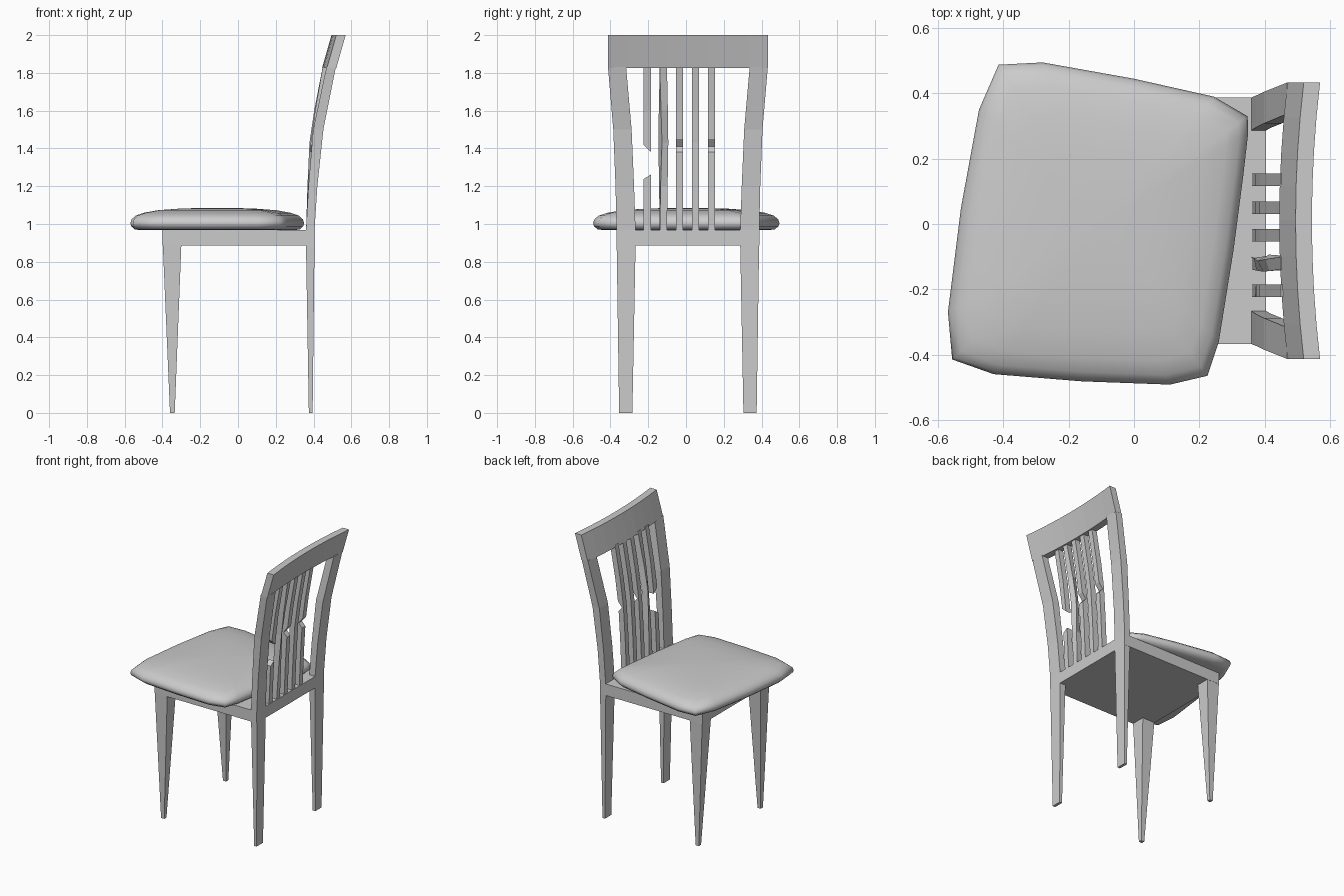
import bpy, bmesh, math

if "Cube" in bpy.data.objects:
    bpy.data.objects.remove(bpy.data.objects["Cube"])

CY = 0.01  # chair frame sits slightly off the cushion centre


def finish(name, bm, smooth=False):
    bmesh.ops.recalc_face_normals(bm, faces=bm.faces)
    me = bpy.data.meshes.new(name)
    bm.to_mesh(me)
    bm.free()
    ob = bpy.data.objects.new(name, me)
    bpy.context.collection.objects.link(ob)
    if smooth:
        for p in me.polygons:
            p.use_smooth = True
    return ob


def loft(name, rings, smooth=False):
    """Skin a list of equal-length closed rings and cap both ends."""
    bm = bmesh.new()
    vs = [[bm.verts.new(p) for p in r] for r in rings]
    n = len(rings[0])
    for a, b in zip(vs, vs[1:]):
        for i in range(n):
            j = (i + 1) % n
            bm.faces.new((a[i], a[j], b[j], b[i]))
    bm.faces.new(vs[0])
    bm.faces.new(vs[-1])
    return finish(name, bm, smooth)


def rect(x0, x1, y0, y1, z):
    return [(x0, y0, z), (x1, y0, z), (x1, y1, z), (x0, y1, z)]


# Seat frame slab
loft("seat_frame", [rect(-0.40, 0.405, CY - 0.378, CY + 0.378, z) for z in (0.885, 0.967)])

# Legs and back posts, mirrored across the chair centre
post = [(0, .375, .395, .294, .364), (.885, .36, .405, .277, .377), (.967, .36, .405, .277, .378),
        (1.2, .373, .42, .285, .383), (1.5, .398, .452, .298, .395), (1.83, .468, .518, .327, .423)]
for s, side in ((-1, "right"), (1, "left")):
    loft(f"front_leg_{side}", [
        rect(-0.36, -0.335, CY + s * 0.335, CY + s * 0.36, 0),
        rect(-0.398, -0.30, CY + s * 0.278, CY + s * 0.377, 0.89)])
    loft(f"back_post_{side}", [rect(a, b, CY + s * i, CY + s * o, z) for z, a, b, i, o in post])

# Curved top rail
rail = []
for k in range(9):
    y = -0.423 + 0.846 * k / 8
    d = -0.025 * (1 - (y / 0.423) ** 2)
    rail.append([(x + d, y + CY, z) for x, z in ((.47, 1.825), (.52, 1.825), (.57, 2), (.52, 2))])
loft("top_rail", rail)


# Back slats: centre-line profile shared by all slats
def front_x(z):
    pts = [(0.95, .36), (1.2, .371), (1.43, .385), (1.6, .408), (1.84, .45)]
    for (a, xa), (b, xb) in zip(pts, pts[1:]):
        if z <= b + 1e-6:
            return xa + (xb - xa) * (z - a) / (b - a)
    return pts[-1][1]


def slat_ring(y, z, depth=0.04, twist=0.0, slant=0.0):
    x = front_x(z)
    out = []
    c, s = math.cos(twist), math.sin(twist)
    for px, py, _ in rect(-depth / 2, depth / 2, -0.019, 0.019, 0):
        out.append((x + depth / 2 + px * c - py * s, y + px * s + py * c,
                    z + slant * py / 0.019))
    return out


def slat(name, y, rows):
    loft(name, [slat_ring(y, *r) for r in rows])


notched = [(.95,), (1.2,), (1.38,), (1.41, .012), (1.45,), (1.6,), (1.84,)]
plain = [(.95,), (1.2,), (1.43,), (1.6,), (1.84,)]
twisted = [(.95,), (1.2, .04, .2), (1.43, .04, .5), (1.6, .04, .3), (1.84,)]
slat("slat_1_lower", -0.205, [(.95,), (1.2,), (1.25, .04, 0, .012)])
slat("slat_1_upper", -0.205, [(1.40, .04, 0, -.018), (1.6,), (1.84,)])
slat("slat_2", -0.12, twisted)
slat("slat_3", -0.035, notched)
slat("slat_4", 0.05, plain)
slat("slat_5", 0.135, notched)

# Loose cushion, turned on the seat: one outline, scaled into domed rings
outline = [(-.57, -.27), (-.557, -.415), (-.43, -.46), (-.16, -.482), (.11, -.492), (.225, -.465),
           (.26, -.36), (.305, -.08), (.335, .15), (.35, .28), (.348, .33), (.245, .39),
           (0, .445), (-.28, .495), (-.415, .488), (-.475, .35), (-.53, .05)]
cx, cy = -0.11, 0.0
levels = [(.88, .967), (.95, .972), (.99, .988), (1, 1.005), (.985, 1.025), (.94, 1.044),
          (.85, 1.059), (.68, 1.073), (.45, 1.081), (.2, 1.085), (.03, 1.086)]
loft("cushion", [[(cx + (x - cx) * k, cy + (y - cy) * k, z) for x, y in outline]
                 for k, z in levels], smooth=True)
